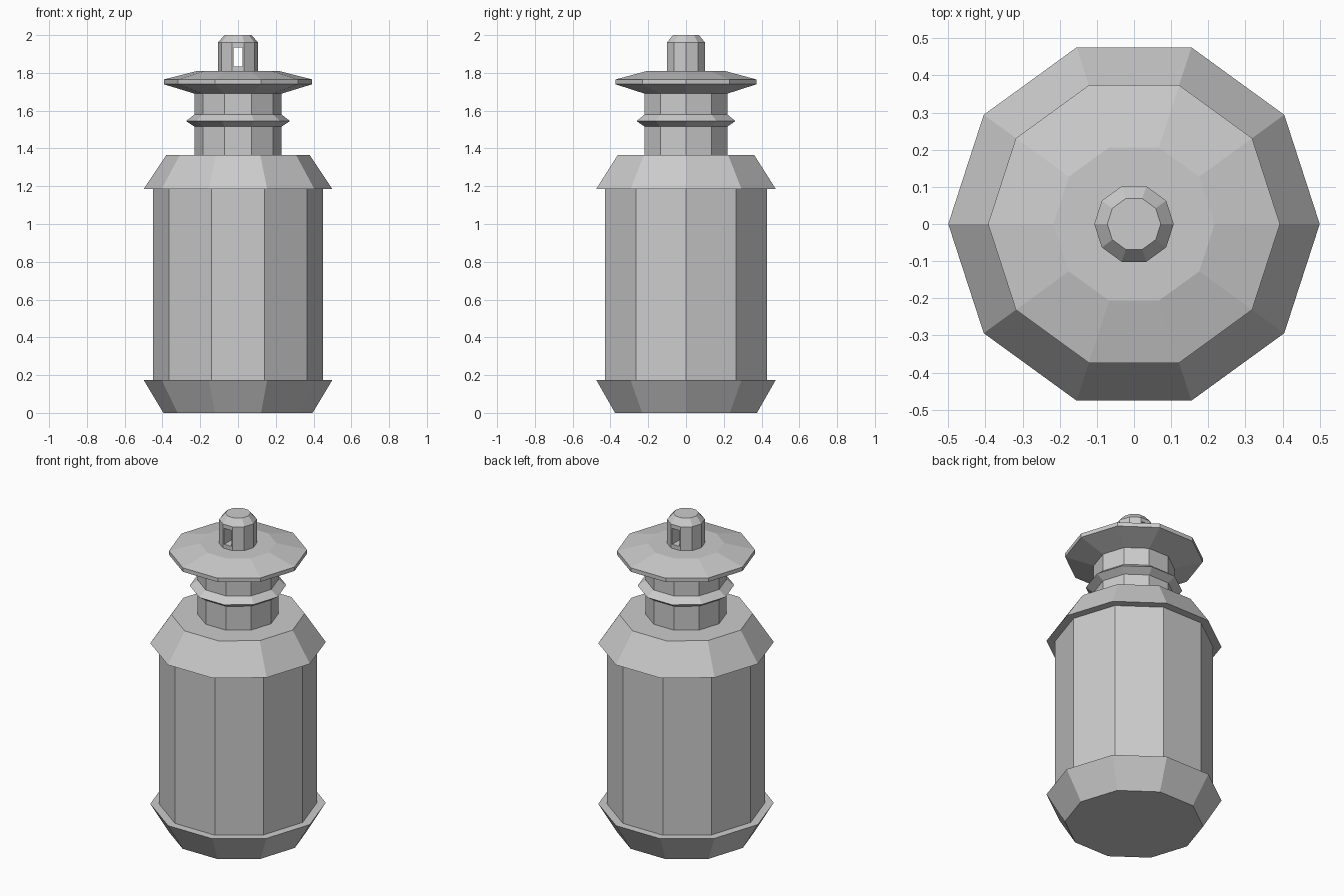
import bpy, bmesh
from math import cos, sin, tau

if "Cube" in bpy.data.objects:
    bpy.data.objects.remove(bpy.data.objects["Cube"])

SIDES = 10


def lathe(name, profile, cap_bottom=False, cap_top=False):
    """Ten-sided flat-shaded part from (radius, z) points, listed bottom to top."""
    bm = bmesh.new()
    rings = [[bm.verts.new((r * cos(tau * i / SIDES), r * sin(tau * i / SIDES), z))
              for i in range(SIDES)] for r, z in profile]
    for a, b in zip(rings, rings[1:]):
        for i in range(SIDES):
            j = (i + 1) % SIDES
            bm.faces.new((a[i], a[j], b[j], b[i]))
    if cap_bottom:
        bm.faces.new(rings[0][::-1])
    if cap_top:
        bm.faces.new(rings[-1])
    mesh = bpy.data.meshes.new(name)
    bm.to_mesh(mesh)
    bm.free()
    obj = bpy.data.objects.new(name, mesh)
    bpy.context.collection.objects.link(obj)
    return obj


# Flared foot with a flat ledge, then the straight body
lathe("base", [(0.395, 0), (0.5, 0.175), (0.45, 0.175)], cap_bottom=True)
lathe("body", [(0.45, 0.175), (0.45, 1.185)])

# Overhanging sloped shoulder, flat on top up to the neck
lathe("shoulder", [(0.45, 1.185), (0.5, 1.185), (0.38, 1.365), (0.23, 1.365)])

# Neck with a pointed collar
lathe("neck", [(0.23, 1.365), (0.23, 1.515), (0.275, 1.545), (0.23, 1.58), (0.23, 1.69)])

# Wide disc lid
lathe("lid", [(0.23, 1.69), (0.393, 1.74), (0.393, 1.765), (0.217, 1.81)], cap_top=True)

# Chamfered knob with a slot running front to back
knob = lathe("knob", [(0.107, 1.81), (0.107, 1.96), (0.072, 2.0)],
             cap_bottom=True, cap_top=True)
bpy.ops.mesh.primitive_cube_add(size=1, location=(0, 0, 1.885))
cutter = bpy.context.object
cutter.name = "slot_cutter"
cutter.scale = (0.05, 0.4, 0.1)
cutter.hide_render = True
cut = knob.modifiers.new("slot", 'BOOLEAN')
cut.operation = 'DIFFERENCE'
cut.solver = 'EXACT'
cut.object = cutter
bpy.context.view_layer.objects.active = knob
bpy.ops.object.modifier_apply(modifier=cut.name)
bpy.data.objects.remove(cutter)
